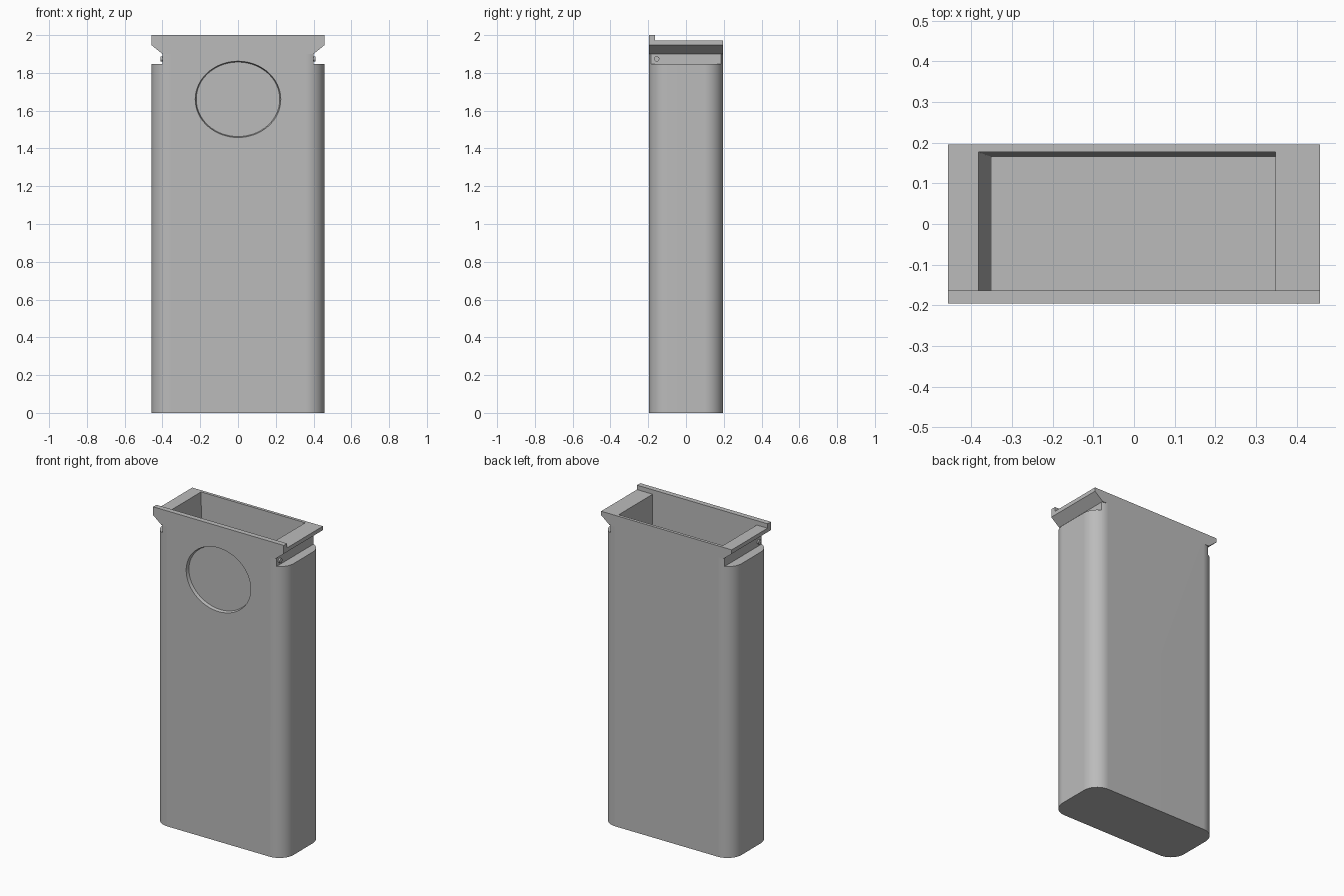
import bpy, bmesh
from math import radians, pi

cube = bpy.data.objects.get("Cube")
if cube:
    bpy.data.objects.remove(cube)

HX, HY = 0.458, 0.196          # half width and half depth
WALL_Y = -0.163                # inner side of the front wall

grey = bpy.data.materials.new("plain grey")
grey.use_nodes = True
colour = (0.5, 0.5, 0.5, 1)
grey.diffuse_color = colour
grey.node_tree.nodes["Principled BSDF"].inputs["Base Color"].default_value = colour


def finish(name, bm):
    bmesh.ops.recalc_face_normals(bm, faces=bm.faces)
    mesh = bpy.data.meshes.new(name)
    bm.to_mesh(mesh)
    bm.free()
    mesh.materials.append(grey)
    obj = bpy.data.objects.new(name, mesh)
    bpy.context.collection.objects.link(obj)
    return obj


def loft(name, low, high, radius=0):
    """Block between two rectangles (x0, x1, y0, y1, z), optionally with round upright edges."""
    bm = bmesh.new()
    rings = []
    for x0, x1, y0, y1, z in (low, high):
        rings.append([bm.verts.new(p) for p in
                      ((x0, y0, z), (x1, y0, z), (x1, y1, z), (x0, y1, z))])
    for ring in rings:
        bm.faces.new(ring)
    for i in range(4):
        j = (i + 1) % 4
        bm.faces.new((rings[0][i], rings[0][j], rings[1][j], rings[1][i]))
    if radius:
        upright = [e for e in bm.edges if abs(e.verts[0].co.z - e.verts[1].co.z) > 0.01]
        bmesh.ops.bevel(bm, geom=upright, offset=radius, segments=12,
                        profile=0.5, affect='EDGES')
    return finish(name, bm)


def box(name, x0, x1, y0, y1, z0, z1, radius=0):
    return loft(name, (x0, x1, y0, y1, z0), (x0, x1, y0, y1, z1), radius)


def prism(name, profile, y0, y1):
    """Extrude an x-z profile along y."""
    bm = bmesh.new()
    face = bm.faces.new([bm.verts.new((x, y0, z)) for x, z in profile])
    out = bmesh.ops.extrude_face_region(bm, geom=[face])
    moved = [v for v in out["geom"] if isinstance(v, bmesh.types.BMVert)]
    bmesh.ops.translate(bm, verts=moved, vec=(0, y1 - y0, 0))
    return finish(name, bm)


def combine(target, tool, operation):
    mod = target.modifiers.new(operation.title(), 'BOOLEAN')
    mod.operation, mod.solver, mod.object = operation, 'EXACT', tool
    bpy.ops.object.select_all(action='DESELECT')
    bpy.context.view_layer.objects.active = target
    target.select_set(True)
    bpy.ops.object.modifier_apply(modifier=mod.name)
    bpy.data.objects.remove(tool)


# Rounded container body with a notch along each side below the rim
body = box("container_body", -HX, HX, -HY, HY, 0, 1.94, 0.1)
for side in (-1, 1):
    x0, x1 = sorted((side * 0.40, side * 0.6))
    combine(body, box("notch_cutter", x0, x1, -0.4, 0.4, 1.847, 2.1), 'DIFFERENCE')

# Rim with sloping undersides, and the raised lip at the front
right = [(0.40, 1.90), (HX, 1.947), (HX, 1.972)]
rim = prism("rim", right + [(-x, z) for x, z in reversed(right)], -HY, HY)
combine(body, rim, 'UNION')
combine(body, box("front_lip", -HX, HX, -HY, WALL_Y, 1.96, 2.0), 'UNION')

# Tapered inside of the container
cavity = loft("cavity_cutter", (-0.35, 0.348, WALL_Y, 0.165, 0.04),
              (-0.383, 0.348, WALL_Y, 0.177, 1.985))
combine(body, cavity, 'DIFFERENCE')

# Shallow oval recess in the front wall
bm = bmesh.new()
bmesh.ops.create_cone(bm, cap_ends=True, segments=64, radius1=1.05, radius2=1, depth=0.04)
recess = finish("recess_cutter", bm)
recess.scale = (0.221, 0.197, 1)
recess.rotation_euler = (-pi / 2, 0, 0)
recess.location = (0, -HY, 1.66)
bpy.context.view_layer.update()
combine(body, recess, 'DIFFERENCE')

# Small pegs in the notches
pegs = []
for side, name in ((-1, "right_peg"), (1, "left_peg")):
    bm = bmesh.new()
    bmesh.ops.create_cone(bm, cap_ends=True, segments=24, radius1=0.014,
                          radius2=0.014, depth=0.024)
    peg = finish(name, bm)
    peg.rotation_euler = (0, pi / 2, 0)
    peg.location = (side * 0.398, -0.155, 1.874)
    pegs.append(peg)

# Smooth the round corners and keep the other edges crisp
for obj in [body] + pegs:
    bpy.ops.object.select_all(action='DESELECT')
    obj.select_set(True)
    bpy.context.view_layer.objects.active = obj
    bpy.ops.object.shade_smooth_by_angle(angle=radians(30))
normals = body.modifiers.new("Even shading", 'WEIGHTED_NORMAL')
normals.keep_sharp = True
